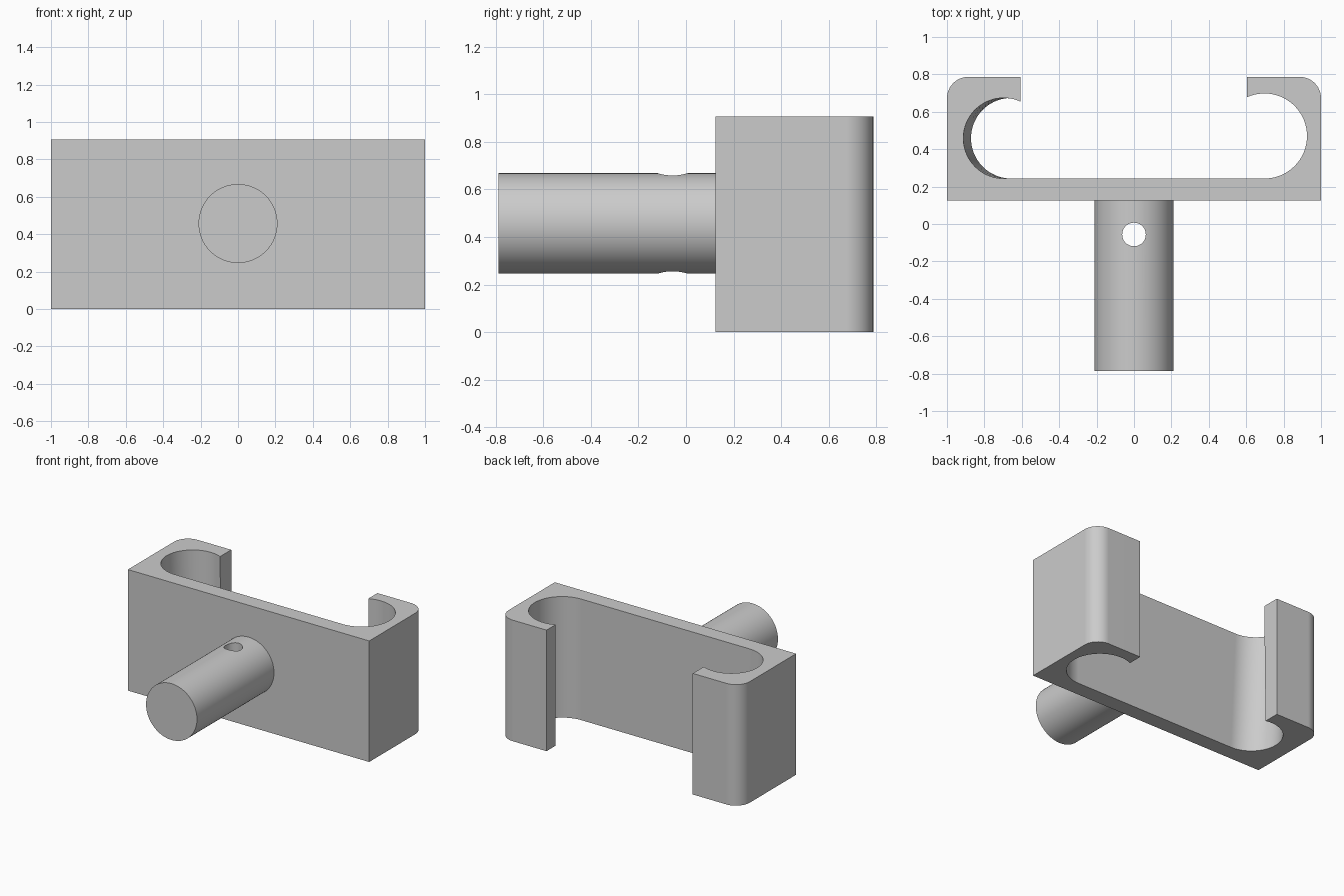
import bpy, bmesh
from math import pi, cos, sin, acos, radians

cube = bpy.data.objects.get("Cube")
if cube:
    bpy.data.objects.remove(cube, do_unlink=True)

FRONT, BACK, HEIGHT, FLOOR = 0.125, 0.787, 0.907, 0.243
ROD_Z, ROD_R = 0.457, 0.211

grey = bpy.data.materials.new("plain grey")
grey.use_nodes = True
grey.diffuse_color = (0.6, 0.6, 0.6, 1)
grey.node_tree.nodes["Principled BSDF"].inputs["Base Color"].default_value = (0.6, 0.6, 0.6, 1)


def arc(cx, cy, r, start, end, steps):
    angles = [start + (end - start) * i / steps for i in range(steps + 1)]
    return [(cx + r * cos(a), cy + r * sin(a)) for a in angles]


def hook(cx, r, tip, corner=0.115):
    """Half of the outline on the +x side, from outer front corner to the cavity floor."""
    outer = [(1, FRONT)] + arc(1 - corner, BACK - corner, corner, 0, pi / 2, 12)
    start = acos((tip - cx) / r)
    inner = arc(cx, FLOOR + r, r, start, -pi / 2, 40)
    return outer + [(tip, BACK)] + inner


def outline(left_centre):
    right = hook(0.6975, 0.2275, 0.605)
    left = [(-x, y) for x, y in hook(left_centre, 0.2155, 0.607)]
    return right + left[::-1]


def smooth(obj):
    obj.data.materials.clear()
    obj.data.materials.append(grey)
    bpy.ops.object.select_all(action='DESELECT')
    obj.select_set(True)
    bpy.context.view_layer.objects.active = obj
    bpy.ops.object.shade_smooth_by_angle(angle=radians(30))
    weighted = obj.modifiers.new("even shading", 'WEIGHTED_NORMAL')
    weighted.keep_sharp = True


# Bracket: outline lofted upward, the cavity on the -x side leans outward
bm = bmesh.new()
low = [bm.verts.new((x, y, 0)) for x, y in outline(0.656)]
high = [bm.verts.new((x, y, HEIGHT)) for x, y in outline(0.697)]
bm.faces.new(low[::-1])
bm.faces.new(high)
for i in range(len(low)):
    j = (i + 1) % len(low)
    bm.faces.new((low[i], low[j], high[j], high[i]))
bmesh.ops.recalc_face_normals(bm, faces=bm.faces)
mesh = bpy.data.meshes.new("bracket")
bm.to_mesh(mesh)
bm.free()
bracket = bpy.data.objects.new("bracket", mesh)
bpy.context.collection.objects.link(bracket)
smooth(bracket)

# Mounting rod, set slightly into the bracket
rod_front, rod_back = -BACK, FRONT + 0.02
bpy.ops.mesh.primitive_cylinder_add(
    vertices=96, radius=ROD_R, depth=rod_back - rod_front,
    location=(0, (rod_front + rod_back) / 2, ROD_Z), rotation=(pi / 2, 0, 0))
rod = bpy.context.object
rod.name = "mounting_rod"

# Vertical pin hole through the rod
bpy.ops.mesh.primitive_cylinder_add(
    vertices=48, radius=0.063, depth=1, location=(0, -0.056, ROD_Z))
cutter = bpy.context.object
cutter.name = "pin_hole_cutter"
cutter.data.materials.append(grey)
cutter.hide_render = True
cut = rod.modifiers.new("pin hole", 'BOOLEAN')
cut.object = cutter
cut.operation = 'DIFFERENCE'
cut.solver = 'EXACT'
bpy.context.view_layer.objects.active = rod
bpy.ops.object.modifier_apply(modifier=cut.name)
bpy.data.objects.remove(cutter, do_unlink=True)
smooth(rod)
